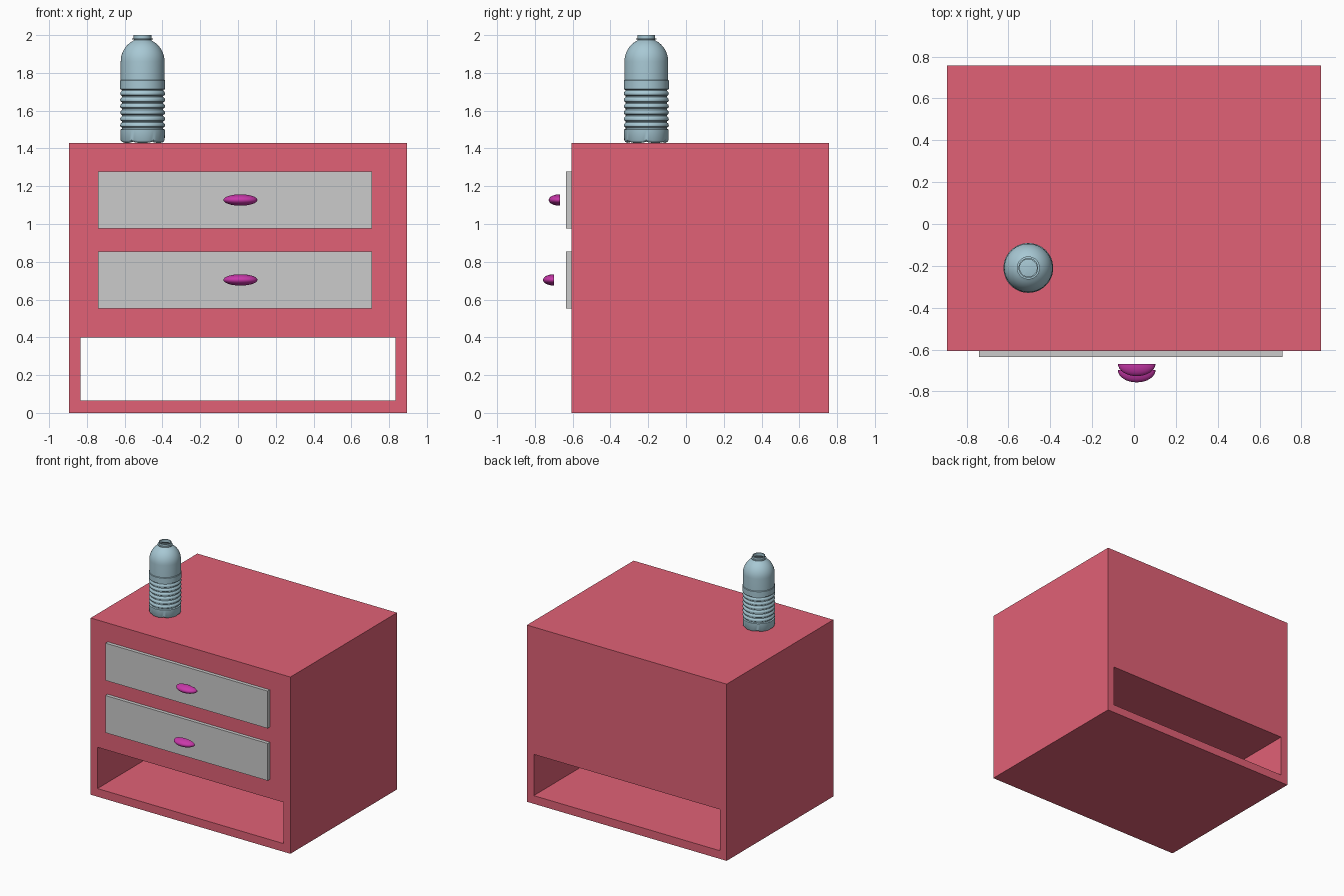
import bpy, bmesh, math
from mathutils import Matrix

if "Cube" in bpy.data.objects:
    bpy.data.objects.remove(bpy.data.objects["Cube"])


def material(name, rgb):
    m = bpy.data.materials.new(name)
    m.diffuse_color = (*rgb, 1)
    m.use_nodes = True
    m.node_tree.nodes["Principled BSDF"].inputs["Base Color"].default_value = m.diffuse_color
    return m


def finish(bm, name, mat=None, smooth=None):
    bmesh.ops.recalc_face_normals(bm, faces=bm.faces)
    me = bpy.data.meshes.new(name)
    bm.to_mesh(me)
    bm.free()
    ob = bpy.data.objects.new(name, me)
    bpy.context.collection.objects.link(ob)
    if mat:
        me.materials.append(mat)
    if smooth:
        bpy.ops.object.select_all(action='DESELECT')
        ob.select_set(True)
        bpy.context.view_layer.objects.active = ob
        bpy.ops.object.shade_smooth_by_angle(angle=math.radians(smooth))
    return ob


red = material("cabinet_red", (0.75, 0.12, 0.18))
magenta = material("knob_magenta", (0.58, 0.04, 0.40))
blue = material("bottle_blue", (0.39, 0.58, 0.66))

# Cabinet body: rectangular frame profile with an open shelf running right through
X, H, Y0, Y1 = 0.894, 1.43, -0.607, 0.757
SX, S0, S1 = 0.833, 0.066, 0.40
bm = bmesh.new()


def rect(y, x, z0, z1):
    return [bm.verts.new(p) for p in ((-x, y, z0), (x, y, z0), (x, y, z1), (-x, y, z1))]


rings = [rect(Y0, X, 0, H), rect(Y1, X, 0, H), rect(Y1, SX, S0, S1), rect(Y0, SX, S0, S1)]
for k in range(4):
    a, b = rings[k], rings[(k + 1) % 4]
    for i in range(4):
        j = (i + 1) % 4
        bm.faces.new((a[i], a[j], b[j], b[i]))
finish(bm, "cabinet_body", red)


# Drawer fronts and half-ellipsoid knobs
def drawer_front(name, z0, z1):
    bm = bmesh.new()
    x0, x1, y0, y1 = -0.742, 0.71, -0.635, Y0 + 0.002
    bmesh.ops.create_cube(bm, size=1, matrix=Matrix.Translation(
        ((x0 + x1) / 2, (y0 + y1) / 2, (z0 + z1) / 2))
        @ Matrix.Diagonal((x1 - x0, y1 - y0, z1 - z0, 1)))
    finish(bm, name)


def knob(name, y, z):
    bm = bmesh.new()
    bmesh.ops.create_uvsphere(bm, u_segments=32, v_segments=16, radius=1)
    cut = bmesh.ops.bisect_plane(bm, geom=bm.verts[:] + bm.edges[:] + bm.faces[:],
                                 plane_co=(0, 0, 0), plane_no=(0, 1, 0), clear_outer=True)
    edges = [e for e in cut["geom_cut"] if isinstance(e, bmesh.types.BMEdge)]
    bmesh.ops.holes_fill(bm, edges=edges, sides=0)
    bmesh.ops.transform(bm, verts=bm.verts, matrix=Matrix.Translation((0.013, y, z))
                        @ Matrix.Diagonal((0.09, 0.059, 0.03, 1)))
    finish(bm, name, magenta, 40)


for label, z0, z1, ky, kz in (("upper", 0.976, 1.278, -0.668, 1.127),
                              ("lower", 0.553, 0.854, -0.698, 0.704)):
    drawer_front(label + "_drawer_front", z0, z1)
    knob(label + "_drawer_knob", ky, kz)

# Bottle profile: dimpled base, ribbed grip, label band, domed shoulder, open neck
profile = [(0.012, 0.020), (0.05, 0.016), (0.085, 0.004), (0.100, 0.0), (0.111, 0.004),
           (0.117, 0.014), (0.118, 0.07)]
pitch = 0.0335
for k in range(6):
    z = 0.074 + k * pitch
    profile += [(0.109, z), (0.109, z + 0.006), (0.117, z + 0.011),
                (0.119, z + 0.018), (0.117, z + 0.026)]
profile += [(0.110, 0.276), (0.110, 0.280), (0.119, 0.284), (0.119, 0.329), (0.116, 0.333), (0.116, 0.43)]
for k in range(1, 9):
    a = math.radians(8 * k)
    profile.append((0.116 * math.cos(a), 0.43 + 0.122 * math.sin(a)))
profile += [(0.046, 0.543), (0.046, 0.546), (0.055, 0.547), (0.055, 0.552),
            (0.047, 0.553), (0.047, 0.570), (0.041, 0.570), (0.041, 0.548)]

N = 48
bm = bmesh.new()
loops = []
for r, z in profile:
    loop = []
    for i in range(N):
        t = 2 * math.pi * i / N
        # shallow radial grooves moulded under the base
        lift = 0.006 * max(0, math.cos(6 * t)) ** 4 if z < 0.006 else 0
        loop.append(bm.verts.new((-0.505 + r * math.cos(t), -0.21 + r * math.sin(t), H + z + lift)))
    loops.append(loop)
for a, b in zip(loops, loops[1:]):
    for i in range(N):
        j = (i + 1) % N
        bm.faces.new((a[i], a[j], b[j], b[i]))
bm.faces.new(loops[0])
finish(bm, "bottle", blue, 35)
